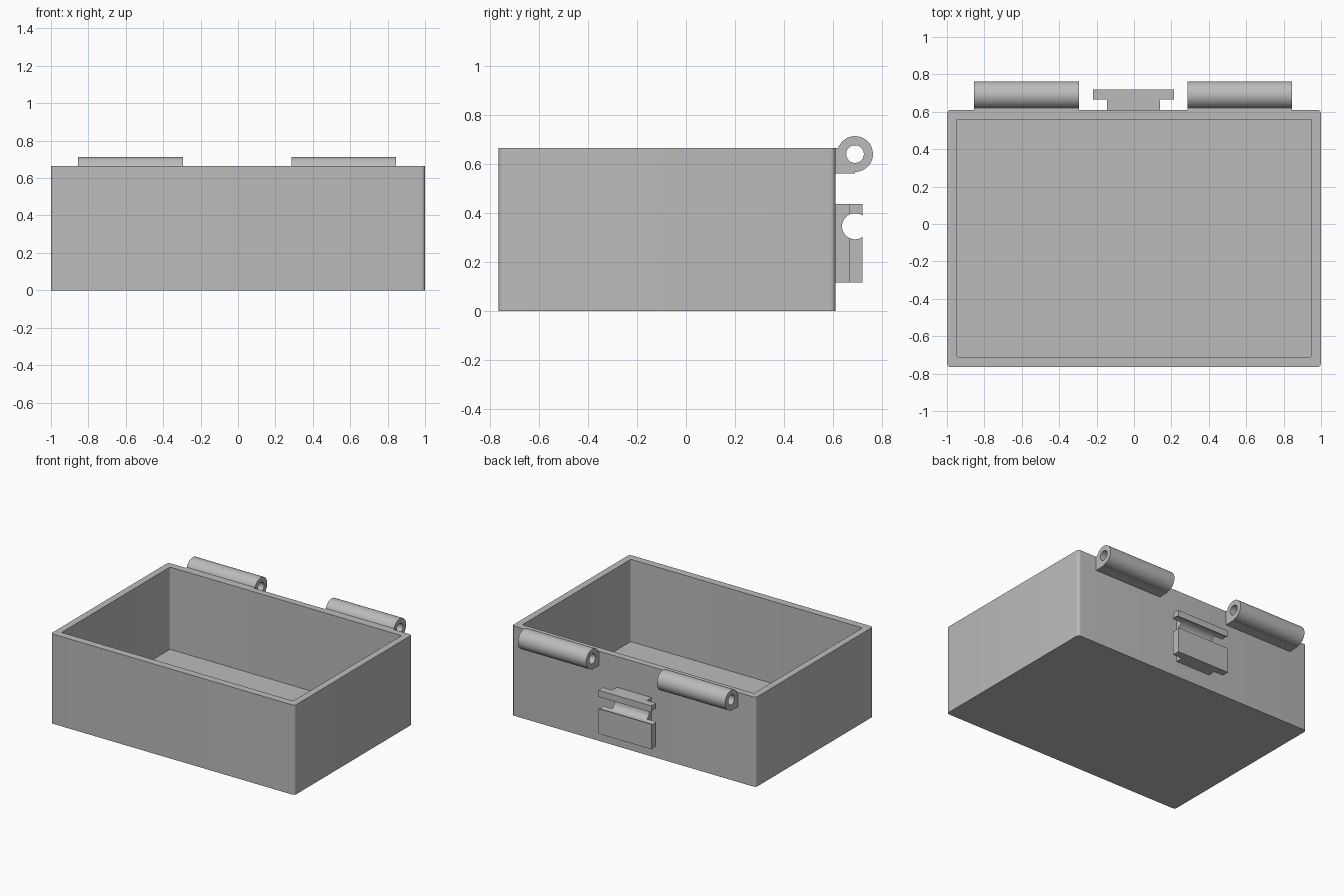
import bpy, bmesh
from math import cos, sin, radians, acos, degrees
from mathutils import Matrix

if "Cube" in bpy.data.objects:
    bpy.data.objects.remove(bpy.data.objects["Cube"])

grey = bpy.data.materials.new("plain grey")
grey.use_nodes = True
COLOUR = (0.5, 0.5, 0.5, 1)
grey.diffuse_color = COLOUR
grey.node_tree.nodes["Principled BSDF"].inputs["Base Color"].default_value = COLOUR

# Local x, y, z of a side profile become world y, z, x
SIDE = Matrix(((0, 0, 1, 0), (1, 0, 0, 0), (0, 1, 0, 0), (0, 0, 0, 1)))


def finish(name, bm):
    bmesh.ops.recalc_face_normals(bm, faces=bm.faces)
    mesh = bpy.data.meshes.new(name)
    bm.to_mesh(mesh)
    bm.free()
    mesh.materials.append(grey)
    ob = bpy.data.objects.new(name, mesh)
    bpy.context.collection.objects.link(ob)
    return ob


def smooth(ob):
    bpy.ops.object.select_all(action="DESELECT")
    ob.select_set(True)
    bpy.context.view_layer.objects.active = ob
    bpy.ops.object.shade_smooth_by_angle(angle=radians(35))


def arc(cy, cz, r, start, end, steps=32):
    angles = [radians(start + (end - start) * i / steps) for i in range(steps + 1)]
    return [(cy + r * cos(a), cz + r * sin(a)) for a in angles]


def extrude_side(name, loops, x0, x1):
    """Extrude a y-z profile, holes included, from x0 to x1."""
    curve = bpy.data.curves.new(name, "CURVE")
    curve.dimensions = "2D"
    curve.fill_mode = "BOTH"
    curve.extrude = (x1 - x0) / 2
    for loop in loops:
        spline = curve.splines.new("POLY")
        spline.points.add(len(loop) - 1)
        for point, (y, z) in zip(spline.points, loop):
            point.co = (y, z, 0, 1)
        spline.use_cyclic_u = True
    temp = bpy.data.objects.new(name + " outline", curve)
    bpy.context.collection.objects.link(temp)
    mesh = bpy.data.meshes.new_from_object(
        temp.evaluated_get(bpy.context.evaluated_depsgraph_get()))
    bm = bmesh.new()
    bm.from_mesh(mesh)
    bpy.data.objects.remove(temp)
    bpy.data.meshes.remove(mesh)
    bmesh.ops.remove_doubles(bm, verts=bm.verts, dist=0.0002)
    bm.transform(Matrix.Translation(((x0 + x1) / 2, 0, 0)) @ SIDE)
    ob = finish(name, bm)
    smooth(ob)
    return ob


def rounded_block(name, low, high, radius):
    """Box with rounded vertical edges."""
    bm = bmesh.new()
    bmesh.ops.create_cube(bm, size=1)
    for v in bm.verts:
        v.co = [l if c < 0 else h for c, l, h in zip(v.co, low, high)]
    upright = [e for e in bm.edges
               if abs(e.verts[0].co.z - e.verts[1].co.z) > 0.1]
    bmesh.ops.bevel(bm, geom=upright, offset=radius, segments=6,
                    profile=0.5, affect="EDGES")
    return finish(name, bm)


# Open box, hollowed from the top
box = rounded_block("box_body", (-1, -0.765, 0), (1, 0.61, 0.665), 0.02)
cutter = rounded_block("box_hollow", (-0.95, -0.71, 0.055), (0.95, 0.56, 0.8), 0.01)
cutter.hide_render = True
cut = box.modifiers.new("hollow", "BOOLEAN")
cut.operation = "DIFFERENCE"
cut.solver = "EXACT"
cut.object = cutter
bpy.context.view_layer.objects.active = box
bpy.ops.object.modifier_apply(modifier=cut.name)
bpy.data.objects.remove(cutter)
smooth(box)

# Hinge knuckles with a pin hole and a flat-bottomed foot on the back wall
HY, HZ = 0.69, 0.64
knuckle = [(0.605, 0.56), (HY, 0.56)] + arc(HY, HZ, 0.073, -90, 160, 48) + [(0.605, 0.665)]
pin_hole = arc(HY, HZ, 0.036, 0, 350, 35)
for name, x0 in (("right_hinge", -0.855), ("left_hinge", 0.285)):
    extrude_side(name, [knuckle, pin_hole], x0, x0 + 0.56)

# Catch: T-shaped in plan, with a round groove across it
GY, GZ, GR = 0.69, 0.345, 0.053
Y0, Y1, Y2 = 0.605, 0.665, 0.72
LOW, HIGH = 0.115, 0.437
inner = degrees(acos((Y1 - GY) / GR))
outer = degrees(acos((Y2 - GY) / GR))
stem = [(Y0, LOW), (Y1, LOW)] + arc(GY, GZ, GR, 360 - inner, inner) + [(Y1, HIGH), (Y0, HIGH)]
extrude_side("catch_stem", [stem], -0.145, 0.14)
upper = [(Y1, HIGH)] + arc(GY, GZ, GR, inner, outer, 16) + [(Y2, HIGH)]
lower = [(Y1, LOW)] + arc(GY, GZ, GR, -inner, -outer, 16) + [(Y2, LOW)]
extrude_side("catch_upper_bar", [upper], -0.22, 0.215)
extrude_side("catch_lower_plate", [lower], -0.22, 0.215)
